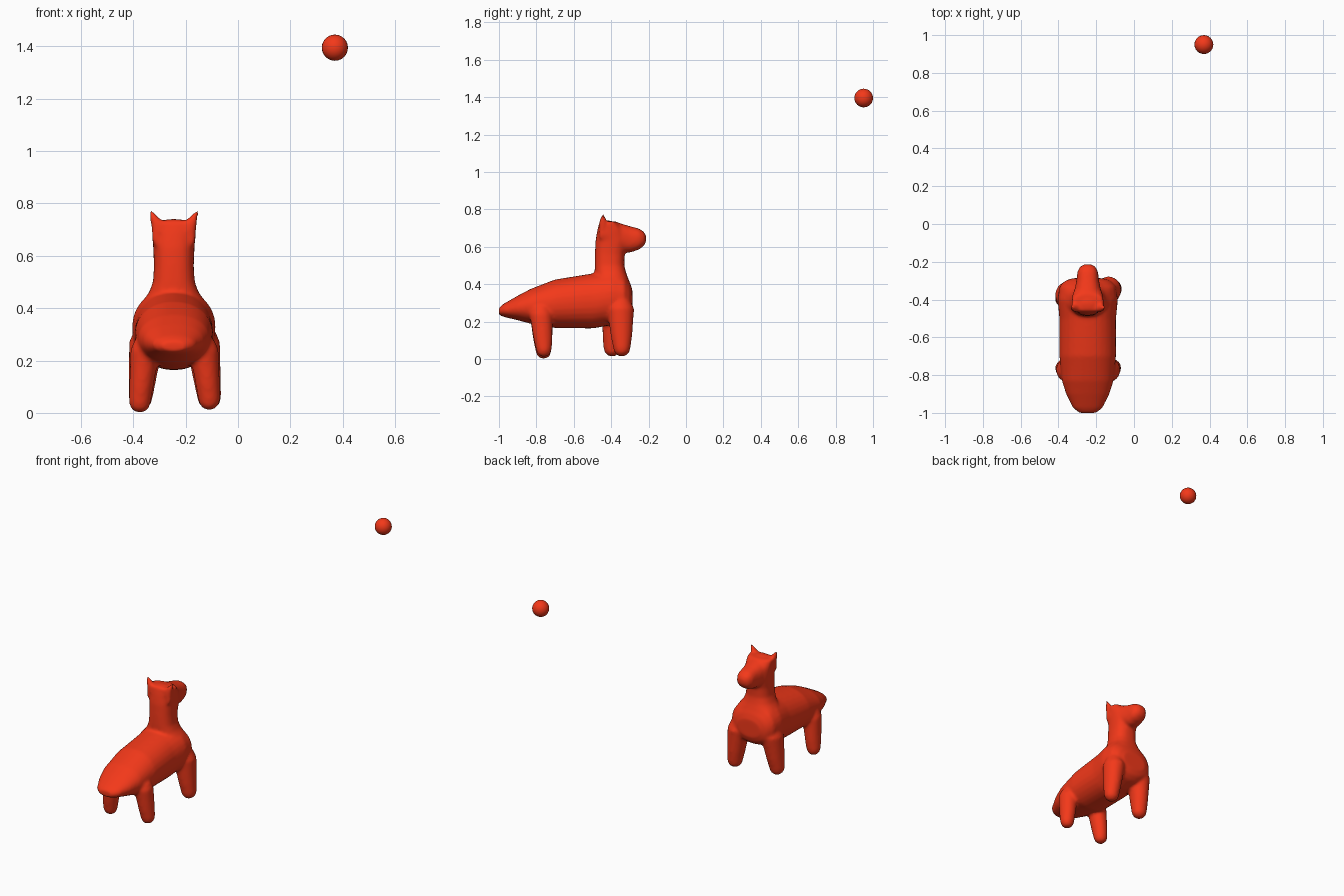
import bpy, bmesh, math
from mathutils import Vector

if "Cube" in bpy.data.objects:
    bpy.data.objects.remove(bpy.data.objects["Cube"])

red = bpy.data.materials.new("red")
red.diffuse_color = (0.9, 0.04, 0.01, 1)
red.use_nodes = True
red.node_tree.nodes["Principled BSDF"].inputs["Base Color"].default_value = red.diffuse_color
CX = -0.245  # centre line of the animal


def loft(bm, sections, axis, power=2.0, n=28):
    """Closed loft of superellipses: (centre, half width x, half size of other axis)."""
    rings = []
    for c, rx, ro in sections:
        ring = []
        for i in range(n):
            a = 2 * math.pi * i / n
            ca, sa = math.cos(a), math.sin(a)
            u = rx * math.copysign(abs(ca) ** (2 / power), ca)
            v = ro * math.copysign(abs(sa) ** (2 / power), sa)
            off = Vector((u, 0, v)) if axis == 'Y' else Vector((u, v, 0))
            ring.append(bm.verts.new(Vector(c) + off))
        rings.append(ring)
    faces = [bm.faces.new(rings[0]), bm.faces.new(rings[-1])]
    for a, b in zip(rings, rings[1:]):
        for i in range(n):
            j = (i + 1) % n
            faces.append(bm.faces.new((a[i], a[j], b[j], b[i])))
    bmesh.ops.recalc_face_normals(bm, faces=faces)


def limb(bm, top, foot, r_top, r_foot):
    """Rounded tapering leg; foot is the lowest point."""
    top, foot = Vector(top), Vector(foot)
    secs = []
    for a in (10, 35, 60, 90):
        t = math.radians(a)
        secs.append((foot + Vector((0, 0, r_foot * (1 - math.cos(t)))),
                     r_foot * math.sin(t), r_foot * math.sin(t)))
    base = secs[-1][0]
    for k in (0.3, 0.65, 1.0):
        r = r_foot + (r_top - r_foot) * k
        secs.append((base.lerp(top, k), r, r * 1.1))
    secs.append((top + Vector((0, 0, r_top * 0.7)), r_top * 0.7, r_top * 0.75))
    loft(bm, secs, 'Z')


bm = bmesh.new()

# body: y, bottom, top, half width
body = [(-1.0, .235, .275, .045), (-.975, .225, .295, .078), (-.9, .207, .338, .115),
        (-.83, .188, .375, .137), (-.7, .165, .425, .15), (-.5, .163, .457, .15),
        (-.4, .18, .475, .16), (-.33, .2, .455, .15), (-.3, .225, .41, .12),
        (-.287, .26, .37, .08)]
loft(bm, [((CX, y, (b + t) / 2), w, (t - b) / 2) for y, b, t, w in body], 'Y', 2.15)

# neck: z, back, front, half width
neck = [(.33, -.45, -.3, .13), (.42, -.48, -.305, .125), (.46, -.487, -.32, .095),
        (.5, -.488, -.33, .08), (.56, -.487, -.328, .076), (.63, -.484, -.31, .079),
        (.69, -.474, -.33, .083), (.735, -.462, -.37, .084)]
loft(bm, [((CX, (b + f) / 2, z), w, (f - b) / 2) for z, b, f, w in neck], 'Z', 2.5)

# head wedge narrowing to the muzzle: y, bottom, top, half width
head = [(-.465, .62, .735, .083), (-.42, .6, .742, .083), (-.36, .575, .728, .072),
        (-.3, .568, .71, .06), (-.25, .585, .697, .054), (-.225, .605, .68, .04),
        (-.213, .627, .66, .018)]
loft(bm, [((CX, y, (b + t) / 2), w, (t - b) / 2) for y, b, t, w in head], 'Y', 2.4)

# pointed ears
for s in (-1, 1):
    loft(bm, [((CX + s * .052, -.445, .69), .032, .024),
              ((CX + s * .068, -.445, .735), .022, .02),
              ((CX + s * .09, -.442, .774), .006, .008)], 'Z')

# legs: front pair slightly staggered, back pair level
for top, foot, rt, rf in [((-.35, -.375, .27), (-.372, -.395, .012), .066, .046),
                          ((-.135, -.35, .27), (-.11, -.343, .012), .066, .046),
                          ((-.355, -.775, .24), (-.375, -.762, 0), .056, .042),
                          ((-.13, -.775, .24), (-.11, -.76, .01), .056, .042)]:
    limb(bm, top, foot, rt, rf)

mesh = bpy.data.meshes.new("animal_figure")
bm.to_mesh(mesh)
bm.free()
mesh.materials.append(red)
animal = bpy.data.objects.new("animal_figure", mesh)
bpy.context.collection.objects.link(animal)

# blend the parts into one moulded skin
rm = animal.modifiers.new("blend", 'REMESH')
rm.mode = 'VOXEL'
rm.voxel_size = 0.009
rm.use_smooth_shade = True
sm = animal.modifiers.new("soften", 'SMOOTH')
sm.factor = 0.5
sm.iterations = 8

# small floating ball
bpy.ops.mesh.primitive_uv_sphere_add(segments=24, ring_count=12, radius=0.05,
                                     location=(0.37, 0.95, 1.395))
ball = bpy.context.object
ball.name = "ball"
ball.data.materials.append(red)
bpy.ops.object.shade_smooth_by_angle()
